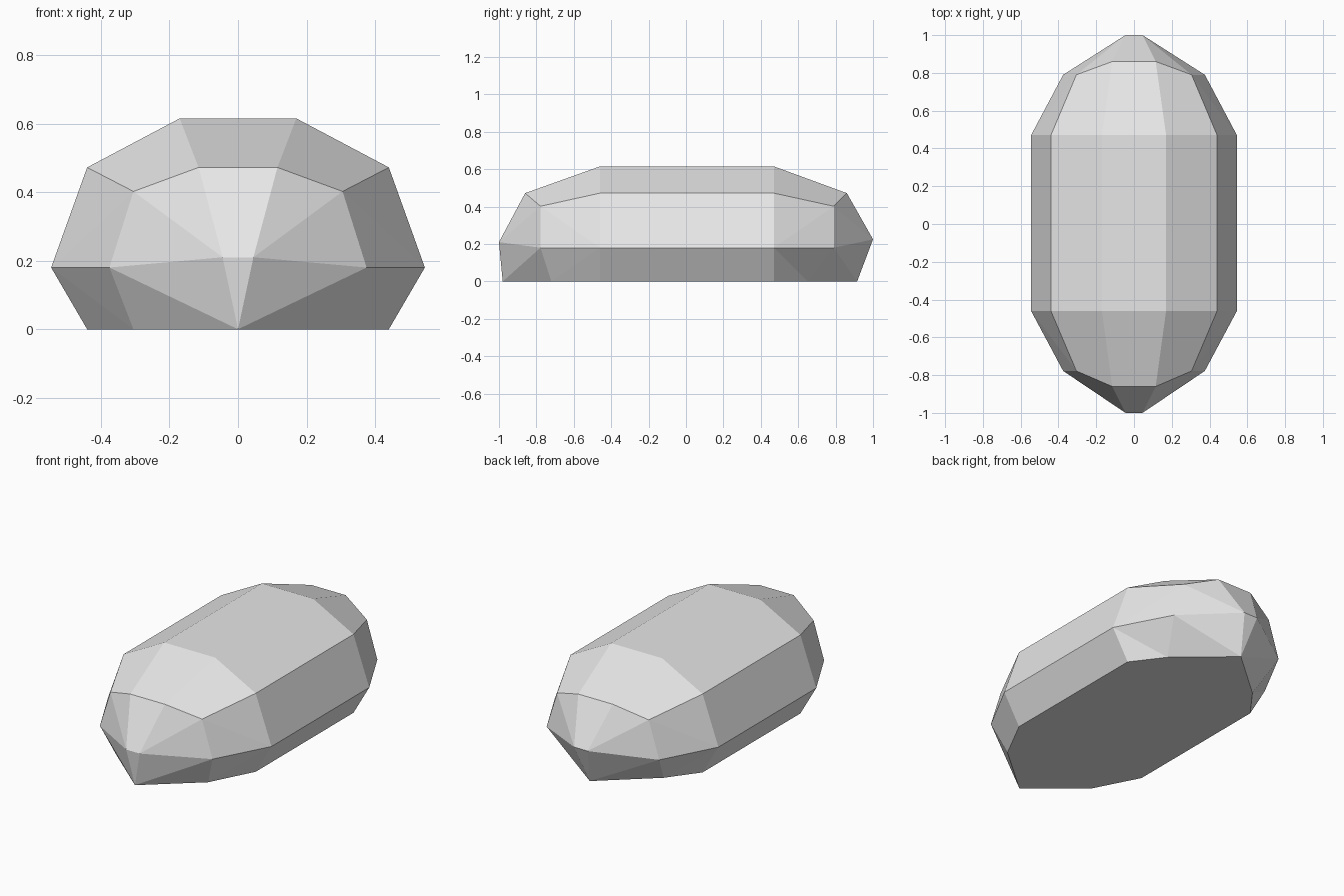
import bpy
import bmesh

cube = bpy.data.objects.get("Cube")
if cube:
    bpy.data.objects.remove(cube, do_unlink=True)

# One flat grey
grey = bpy.data.materials.new("plain_grey")
grey.use_nodes = True
colour = (0.8, 0.8, 0.8, 1)
grey.diffuse_color = colour
grey.node_tree.nodes["Principled BSDF"].inputs["Base Color"].default_value = colour

# Half cross-sections, listed bottom, widest, shoulder, top edge
MID = [(0.44, 0), (0.545, 0.18), (0.44, 0.472), (0.17, 0.615)]
SHOULDER = [(0.305, 0), (0.375, 0.18), (0.305, 0.402), (0.115, 0.472)]


def section(half, ys):
    return [(x, y, z) for (x, z), y in zip(half, ys)]


def nose(y, z, foot_y):
    return [(0, foot_y, 0)] + [(0.045, y, z)] * 3


front = [section(MID, [-0.46] * 4),
         section(SHOULDER, [-0.72, -0.778, -0.778, -0.86]),
         nose(-1, 0.21, -0.98)]
back = [section(MID, [0.47] * 4),
        section(SHOULDER, [0.65, 0.79, 0.79, 0.86]),
        nose(1, 0.225, 0.915)]

bm = bmesh.new()
verts = {}


def face(*points):
    """Add a face, welding shared corners and skipping collapsed ones."""
    unique = list(dict.fromkeys(points))
    if len(unique) > 2:
        bm.faces.new([verts.setdefault(p, bm.verts.new(p)) if p not in verts
                      else verts[p] for p in unique])


def flip(p):
    return (-p[0] if p[0] else 0, p[1], p[2])


def both(*points):
    face(*points)
    face(*[flip(p) for p in points])


# Straight middle of the shell
f, b = front[0], back[0]
for i in range(3):
    both(f[i], f[i + 1], b[i + 1], b[i])
face(f[3], b[3], flip(b[3]), flip(f[3]))

# Faceted ends, creased from the widest rail of each inner section
for end in (front, back):
    for inner, outer in zip(end, end[1:]):
        both(inner[1], outer[0], inner[0])
        both(inner[1], outer[1], outer[0])
        both(inner[1], inner[2], outer[2])
        both(inner[1], outer[2], outer[1])
        both(inner[2], inner[3], outer[3], outer[2])
        face(inner[3], outer[3], flip(outer[3]), flip(inner[3]))
    tip = end[2]
    face(tip[0], tip[1], flip(tip[1]))

# Flat underside
outline = [s[0] for s in reversed(front)] + [s[0] for s in back]
face(*outline, *[flip(p) for p in reversed(outline)])

bmesh.ops.recalc_face_normals(bm, faces=bm.faces)
mesh = bpy.data.meshes.new("faceted_shell")
bm.to_mesh(mesh)
bm.free()
mesh.materials.append(grey)
shell = bpy.data.objects.new("faceted_shell", mesh)
bpy.context.collection.objects.link(shell)
